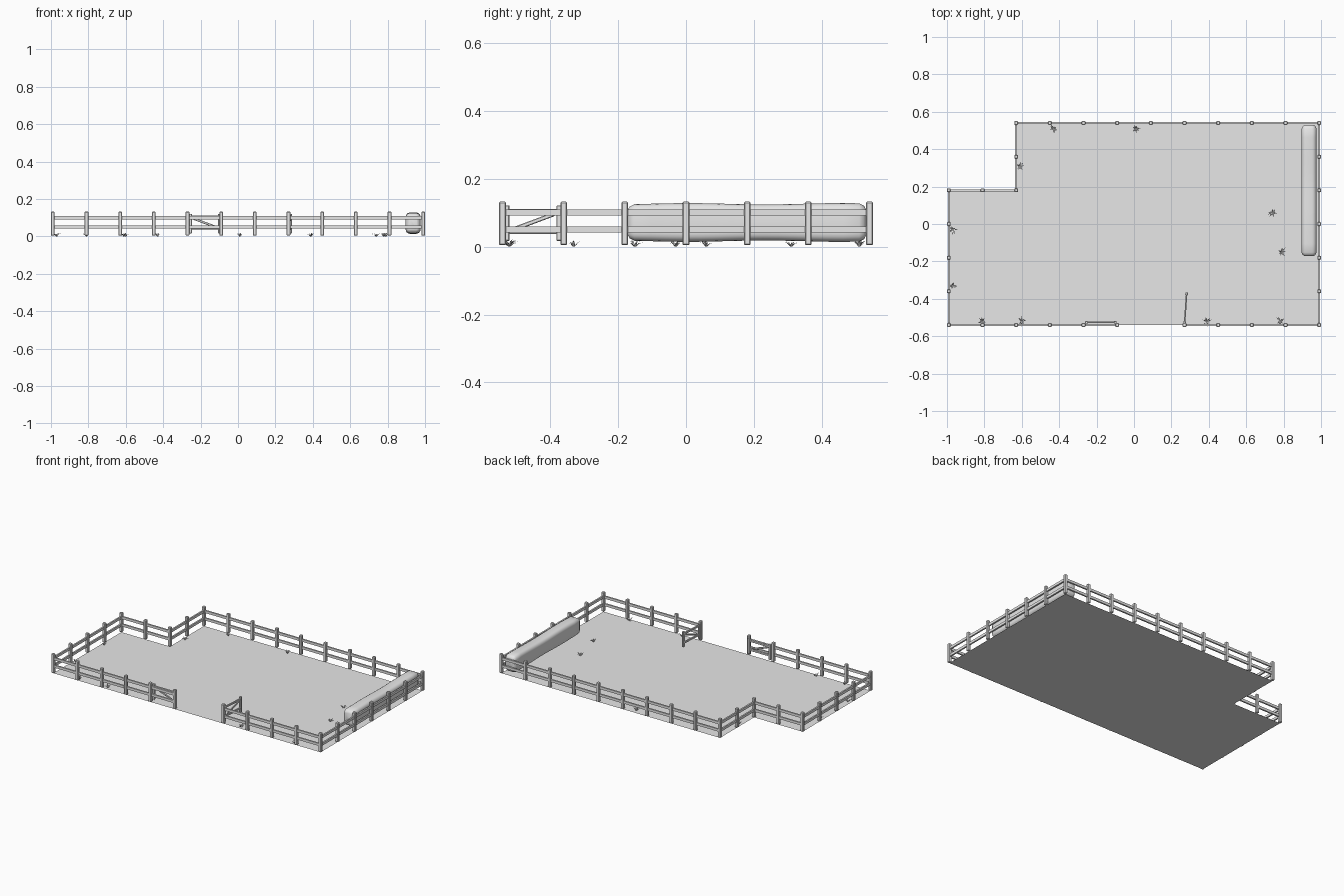
import bpy, bmesh, math, random
from mathutils import Vector, Matrix

if "Cube" in bpy.data.objects:
    bpy.data.objects.remove(bpy.data.objects["Cube"])

random.seed(4)
STEP = 0.18        # post spacing
X, Y = 0.99, 0.54  # fence half extents
RAILS = (0.05, 0.1)

gray = bpy.data.materials.new("plain gray")
gray.use_nodes = True
gray.diffuse_color = (0.8, 0.8, 0.8, 1)
gray.node_tree.nodes["Principled BSDF"].inputs["Base Color"].default_value = (0.8, 0.8, 0.8, 1)


def finish(bm, name, bevel=0, smooth=False):
    bmesh.ops.recalc_face_normals(bm, faces=bm.faces)
    mesh = bpy.data.meshes.new(name)
    bm.to_mesh(mesh)
    bm.free()
    mesh.materials.append(gray)
    obj = bpy.data.objects.new(name, mesh)
    bpy.context.collection.objects.link(obj)
    if bevel:
        mod = obj.modifiers.new("soft edges", "BEVEL")
        mod.width, mod.segments = bevel, 1
    if smooth:
        bpy.ops.object.select_all(action="DESELECT")
        obj.select_set(True)
        bpy.context.view_layer.objects.active = obj
        bpy.ops.object.shade_smooth_by_angle(angle=math.radians(50))
    return obj


def box(bm, center, size):
    bmesh.ops.create_cube(bm, size=1, matrix=Matrix.Translation(center) @ Matrix.Diagonal((*size, 1)))


def beam(bm, a, b, thick, height):
    """A straight board between two points."""
    a, b = Vector(a), Vector(b)
    d = b - a
    turn = Matrix.Rotation(math.atan2(d.y, d.x), 4, "Z") @ Matrix.Rotation(-math.atan2(d.z, d.xy.length), 4, "Y")
    bmesh.ops.create_cube(bm, size=1, matrix=Matrix.Translation((a + b) / 2) @ turn
                          @ Matrix.Diagonal((d.length, thick, height, 1)))


# Ground sheet with a notched corner
outline = [(-X, -Y), (X, -Y), (X, Y), (-0.63, Y), (-0.63, STEP), (-X, STEP)]
bm = bmesh.new()
bm.faces.new([bm.verts.new((x, y, 0)) for x, y in outline])
finish(bm, "ground")

# Fence: posts at even spacing, two rails, gap at the front for the gates
path = [(0.27, -Y)] + outline[1:] + [outline[0], (-0.09, -Y)]
posts, rails = bmesh.new(), bmesh.new()
used = set()
for (x0, y0), (x1, y1) in zip(path, path[1:]):
    n = round(math.hypot(x1 - x0, y1 - y0) / STEP)
    for i in range(n + 1):
        p = (round(x0 + (x1 - x0) * i / n, 3), round(y0 + (y1 - y0) * i / n, 3))
        if p not in used:
            used.add(p)
            box(posts, (*p, 0.068), (0.02, 0.02, 0.128))
    for z in RAILS:
        beam(rails, (x0, y0, z), (x1, y1, z), 0.01, 0.017)
finish(posts, "fence_posts", 0.003)
finish(rails, "fence_rails")


# Gates: two uprights, two rails and a brace rising to the free end
def gate(name, hinge, angle):
    bm = bmesh.new()
    for x in (0.008, 0.162):
        box(bm, (x, 0, 0.069), (0.015, 0.014, 0.104))
    for z in (0.044, 0.104):
        beam(bm, (0.008, 0, z), (0.162, 0, z), 0.008, 0.014)
    beam(bm, (0.03, 0, 0.052), (0.148, 0, 0.096), 0.007, 0.012)
    bm.transform(Matrix.Translation((*hinge, 0)) @ Matrix.Rotation(math.radians(angle), 4, "Z"))
    finish(bm, name, 0.002)


gate("right_gate", (-0.092, -0.526), 180)
gate("left_gate", (0.27, -0.535), 86)

# Long rounded bale along the left side, a lofted rounded box with a wavy top
bm = bmesh.new()
Y0, Y1, CX, CZ, HX, HZ, R = -0.172, 0.53, 0.936, 0.071, 0.04, 0.055, 0.024
stations = [(Y0, 0.018), (Y0 + 0.006, 0.007), (Y0 + 0.02, 0)]
stations += [(Y0 + 0.02 + (Y1 - Y0 - 0.04) * i / 14, 0) for i in range(1, 14)]
stations += [(Y1 - 0.02, 0), (Y1 - 0.006, 0.007), (Y1, 0.018)]
rings = []
for y, inset in stations:
    ring = []
    for k in range(20):
        corner, a = k // 5, math.radians(90 * (k // 5) + 22.5 * (k % 5))
        sx = 1 if corner in (0, 3) else -1
        sz = 1 if corner < 2 else -1
        x = sx * (HX - R) + math.cos(a) * (R - inset)
        z = sz * (HZ - R) + math.sin(a) * (R - inset)
        wave = 0.002 * math.sin(y * 14 + 1.5) * sz
        ring.append(bm.verts.new((CX + x, y, CZ + z + wave)))
    rings.append(ring)
for r, s in zip(rings, rings[1:]):
    for k in range(20):
        bm.faces.new((r[k], r[(k + 1) % 20], s[(k + 1) % 20], s[k]))
bm.faces.new(rings[0])
bm.faces.new(rings[-1])
finish(bm, "bale", smooth=True)

# Grass tufts of bent, tapering blades
tufts = [(-0.43, 0.51), (0.01, 0.51), (-0.61, 0.31), (-0.97, -0.03), (-0.97, -0.33), (-0.81, -0.52),
         (-0.6, -0.52), (0.39, -0.52), (0.78, -0.52), (0.74, 0.06), (0.79, -0.15)]
bm = bmesh.new()
for tx, ty in tufts:
    for i in range(7):
        a = math.tau * i / 7 + random.uniform(-0.4, 0.4)
        reach, height = random.uniform(0.014, 0.028), random.uniform(0.01, 0.02)
        out = Vector((math.cos(a), math.sin(a), 0))
        side = Vector((-out.y, out.x, 0)) * 0.0025
        base = Vector((tx, ty, 0.001)) + out * 0.003
        mid = base + out * reach * 0.45 + Vector((0, 0, height * 0.75))
        tip = base + out * reach + Vector((0, 0, height))
        b0, b1, m0, m1, t = [bm.verts.new(v) for v in (base - side, base + side, mid - side, mid + side, tip)]
        bm.faces.new((b0, b1, m1, m0))
        bm.faces.new((m0, m1, t))
finish(bm, "grass_tufts")
